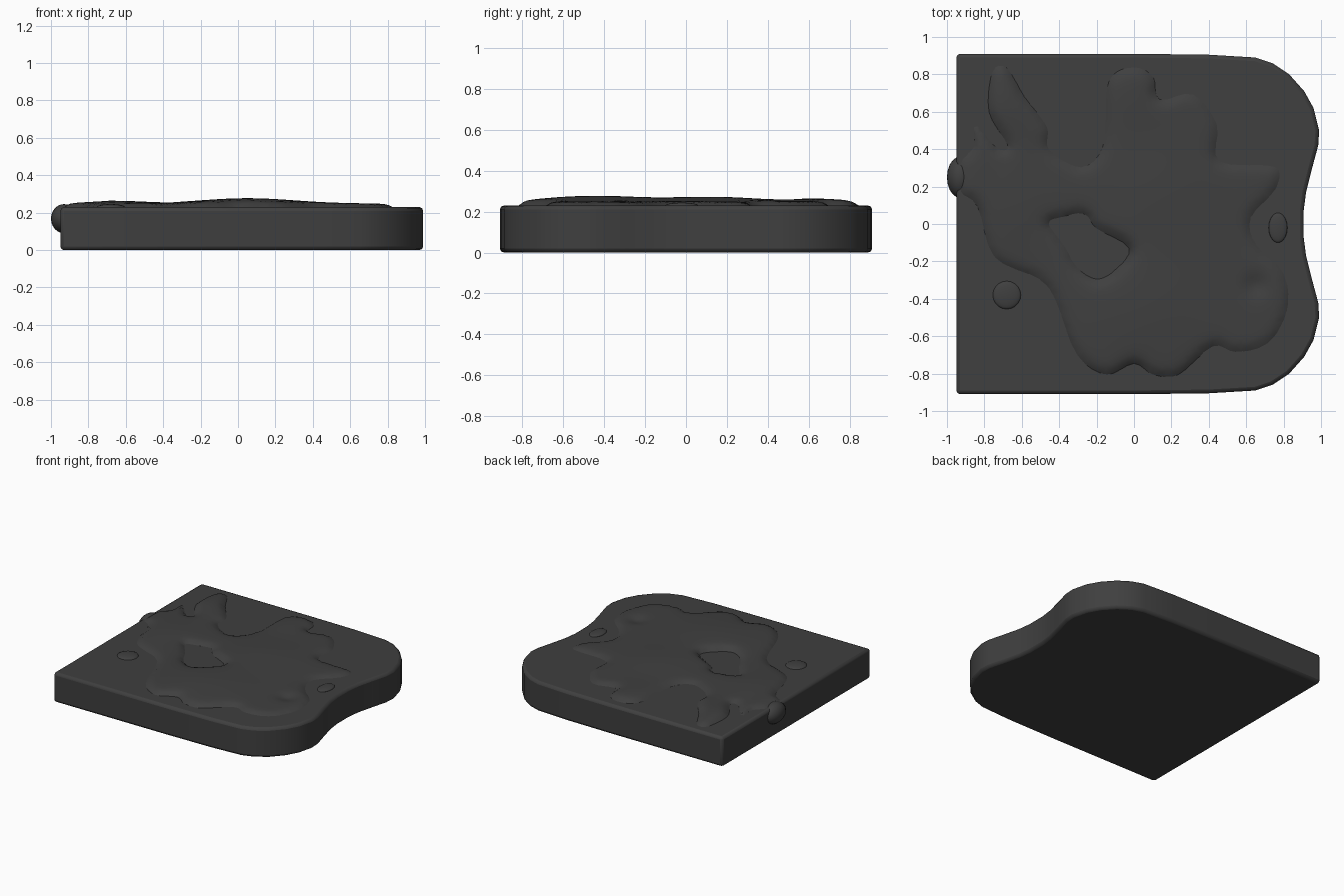
import bpy, bmesh, math
from mathutils import Vector
from mathutils.geometry import delaunay_2d_cdt, intersect_point_line

if "Cube" in bpy.data.objects:
    bpy.data.objects.remove(bpy.data.objects["Cube"], do_unlink=True)

TOP = 0.23
charcoal = bpy.data.materials.new("charcoal")
charcoal.use_nodes = True
charcoal.diffuse_color = (0.05, 0.05, 0.05, 1)
charcoal.node_tree.nodes["Principled BSDF"].inputs["Base Color"].default_value = (0.05, 0.05, 0.05, 1)


def add_object(name, bm):
    mesh = bpy.data.meshes.new(name)
    bm.to_mesh(mesh)
    bm.free()
    obj = bpy.data.objects.new(name, mesh)
    bpy.context.collection.objects.link(obj)
    mesh.materials.append(charcoal)
    return obj


def smooth(obj, degrees):
    bpy.ops.object.select_all(action="DESELECT")
    obj.select_set(True)
    bpy.context.view_layer.objects.active = obj
    bpy.ops.object.shade_smooth_by_angle(angle=math.radians(degrees))


def smooth_loop(points, steps=4):
    """Closed rounded curve through points given in hundredths."""
    pts = [Vector(p) / 100 for p in points]
    count = len(pts)
    result = []
    for i in range(count):
        a, b, c, d = (pts[(i + k) % count] for k in (-1, 0, 1, 2))
        for s in range(steps):
            t = s / steps
            result.append((2 * b + (c - a) * t + (2 * a - 5 * b + 4 * c - d) * t**2
                           + (3 * b - a - 3 * c + d) * t**3) / 2)
    return result


# Bread slice: half outline mirrored across y, extruded and bevelled
half = [(-0.95, 0.91), (0, 0.91), (0.4, 0.905), (0.65, 0.89), (0.74, 0.86), (0.83, 0.8),
        (0.91, 0.71), (0.96, 0.62), (0.99, 0.5), (0.985, 0.42), (0.95, 0.29),
        (0.92, 0.17), (0.907, 0.07)]
outline = half + [(x, -y) for x, y in reversed(half)]
bm = bmesh.new()
face = bm.faces.new([bm.verts.new((x, y, 0)) for x, y in outline])
raised = bmesh.ops.extrude_face_region(bm, geom=[face])["geom"]
bmesh.ops.translate(bm, vec=(0, 0, TOP),
                    verts=[v for v in raised if isinstance(v, bmesh.types.BMVert)])
bmesh.ops.recalc_face_normals(bm, faces=bm.faces)
slice_obj = add_object("bread_slice", bm)
bevel = slice_obj.modifiers.new("rounded_rim", "BEVEL")
bevel.width = 0.02
bevel.segments = 2
bevel.limit_method = "ANGLE"
bevel.angle_limit = math.radians(50)
smooth(slice_obj, 35)

# Spread: irregular outline with one opening
rim = smooth_loop([
    (-93, 17), (-93, 33), (-86, 42), (-86, 54), (-80, 49), (-73, 41), (-68, 42), (-78, 60),
    (-76, 82), (-68, 84), (-58, 68), (-46, 52), (-45, 40), (-28, 31), (-17, 42), (-15, 72),
    (-9, 82), (3, 84), (11, 78), (14, 67), (32, 70), (45, 53), (46, 34), (76, 31), (76, 18),
    (63, 3), (66, -11), (81, -27), (82, -48), (71, -65), (54, -69), (42, -66), (24, -81),
    (10, -81), (0, -75), (-15, -81), (-31, -70), (-42, -42), (-51, -30), (-75, -18), (-84, 9)])
opening = smooth_loop([(-45, 0), (-39, 3), (-27, 5), (-20, -3), (-3, -13), (-10, -24),
                       (-20, -29), (-30, -23), (-37, -11)])
points, edges = [], []
for loop in (rim, opening):
    start, n = len(points), len(loop)
    points += loop
    edges += [(start + i, start + (i + 1) % n) for i in range(n)]
segments = [(points[a], points[b]) for a, b in edges]


def inside(p):
    odd = False
    for a, b in segments:
        if (a.y > p.y) != (b.y > p.y) and p.x < a.x + (p.y - a.y) * (b.x - a.x) / (b.y - a.y):
            odd = not odd
    return odd


def rim_distance(p):
    best = 9.0
    for a, b in segments:
        ab = b - a
        t = max(0, min(1, (p - a).dot(ab) / ab.length_squared))
        best = min(best, (p - a - ab * t).length)
    return best


# Soft mounds and one dent: centre, radius, height
mounds = [((0.05, -0.45), 0.35, 0.028), ((0.1, 0.15), 0.3, 0.022), ((-0.7, 0.62), 0.2, 0.016),
          ((0, 0.68), 0.2, 0.012), ((-0.65, 0.1), 0.25, 0.014), ((0.65, -0.33), 0.06, -0.02)]


def spread_height(p):
    h = 0.023
    for centre, radius, height in mounds:
        h += height * math.exp(-((p - Vector(centre)).length / radius) ** 2)
    return TOP - 0.004 + h * (1 - math.exp(-rim_distance(p) / 0.025))


STEP = 0.03
for i in range(-32, 33):
    for j in range(-32, 33):
        p = Vector((i, j + 0.5 * (i % 2))) * STEP
        if inside(p) and rim_distance(p) > STEP / 2:
            points.append(p)
coords, _, tris, *_ = delaunay_2d_cdt(points, edges, [], 0, 1e-5)
bm = bmesh.new()
verts = [bm.verts.new((p.x, p.y, spread_height(p))) for p in coords]
for tri in tris:
    if inside(sum((coords[i] for i in tri), Vector((0, 0))) / len(tri)):
        bm.faces.new([verts[i] for i in tri])
bmesh.ops.delete(bm, geom=[v for v in bm.verts if not v.link_faces], context="VERTS")
smooth(add_object("spread", bm), 60)


# Rounded drops of spread
def drop(name, centre, radii):
    bm = bmesh.new()
    bmesh.ops.create_uvsphere(bm, u_segments=20, v_segments=12, radius=1)
    bmesh.ops.scale(bm, vec=radii, verts=bm.verts)
    bmesh.ops.translate(bm, vec=centre, verts=bm.verts)
    smooth(add_object(name, bm), 60)


drop("edge_drip", (-0.93, 0.25, 0.168), (0.07, 0.11, 0.078))
drop("left_drop", (0.77, -0.02, TOP), (0.05, 0.08, 0.014))
drop("right_drop", (-0.68, -0.38, TOP), (0.075, 0.075, 0.016))
